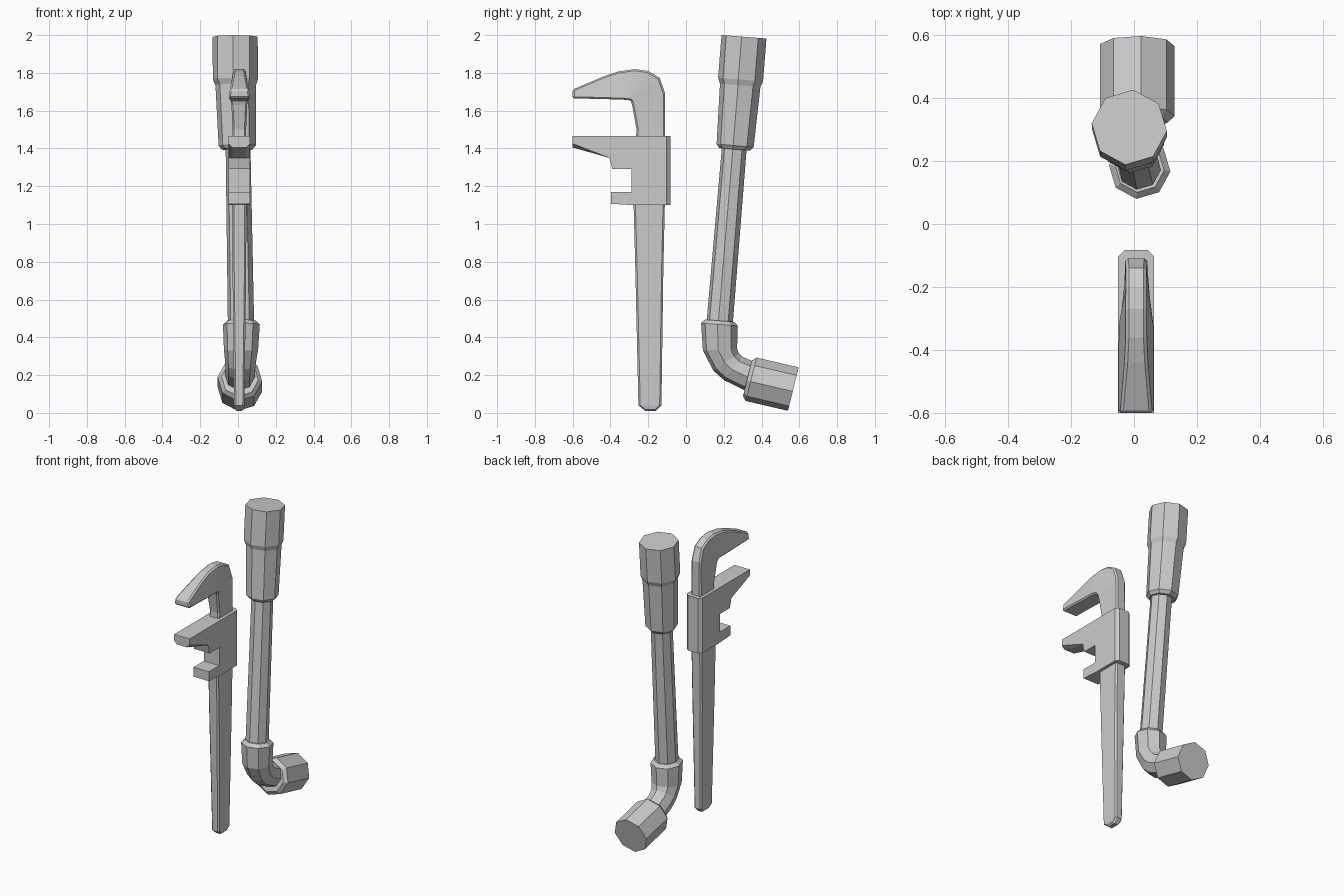
import bpy, bmesh
from math import sin, cos, radians, pi

CX = 0.007   # wrench centre plane


def finish(name, bm):
    bmesh.ops.recalc_face_normals(bm, faces=bm.faces)
    mesh = bpy.data.meshes.new(name)
    bm.to_mesh(mesh)
    bm.free()
    obj = bpy.data.objects.new(name, mesh)
    bpy.context.collection.objects.link(obj)
    return obj


def loft(name, rings):
    """Skin a list of equal-length point rings and cap both ends."""
    bm = bmesh.new()
    loops = [[bm.verts.new(p) for p in ring] for ring in rings]
    n = len(loops[0])
    for a, b in zip(loops, loops[1:]):
        for i in range(n):
            j = (i + 1) % n
            bm.faces.new((a[i], a[j], b[j], b[i]))
    bm.faces.new(loops[0][::-1])
    bm.faces.new(loops[-1])
    return finish(name, bm)


def octagon(x, y, z, r, tilt):
    """Eight-sided ring; tilt is the axis angle from z toward +y."""
    t = radians(tilt)
    ring = []
    for k in range(8):
        a = k * pi / 4 + radians(-6)
        u, v = r * sin(a), r * cos(a)
        ring.append((x - u, y + v * cos(t), z - v * sin(t)))
    return ring


def pipe(name, sections):
    return loft(name, [octagon(*s) for s in sections])


# Pipe: end fitting, elbow, straight tube, upper sleeve with cap
pipe("end_fitting", [(0.01, 0.568, 0.126, 0.119, -76), (0.01, 0.345, 0.178, 0.119, -76),
                     (0.01, 0.325, 0.183, 0.098, -76)])
pipe("elbow", [(0.01, 0.36, 0.18, 0.078, -76), (0.01, 0.325, 0.2, 0.08, -74),
               (0.012, 0.25, 0.235, 0.079, -52), (0.013, 0.212, 0.27, 0.082, -34),
               (0.016, 0.18, 0.335, 0.091, -3), (0.018, 0.177, 0.468, 0.098, 4.5),
               (0.018, 0.178, 0.488, 0.078, 4.5)])
pipe("tube", [(0.016, 0.177, 0.46, 0.07, 5), (0.0, 0.257, 1.42, 0.066, 5)])
pipe("sleeve", [(-0.004, 0.258, 1.395, 0.083, 5), (-0.004, 0.26, 1.415, 0.099, 5),
                (-0.012, 0.287, 1.735, 0.108, 4.5), (-0.014, 0.289, 1.765, 0.12, 4.5),
                (-0.015, 0.307, 1.991, 0.12, 4.5)])

# Wrench bar: handle and curved upper jaw, (back y, z), (front y, z), half widths
bar = [(-0.16, 0.01, -0.215, 0.01, 0.022, 0.022),
       (-0.13, 0.04, -0.252, 0.04, 0.027, 0.027),
       (-0.12, 0.75, -0.268, 0.75, 0.036, 0.036),
       (-0.11, 1.20, -0.28, 1.20, 0.038, 0.038),
       (-0.11, 1.50, -0.262, 1.50, 0.036, 0.036),
       (-0.11, 1.69, -0.285, 1.63, 0.034, 0.042),
       (-0.14, 1.775, -0.292, 1.65, 0.032, 0.048),
       (-0.20, 1.81, -0.305, 1.656, 0.032, 0.053),
       (-0.27, 1.82, -0.33, 1.658, 0.032, 0.056),
       (-0.36, 1.807, -0.39, 1.66, 0.032, 0.057),
       (-0.44, 1.78, -0.46, 1.662, 0.036, 0.057),
       (-0.60, 1.712, -0.60, 1.665, 0.05, 0.057)]
rings = [[(CX - a, y0, z0), (CX + a, y0, z0), (CX + b, y1, z1), (CX - b, y1, z1)]
         for y0, z0, y1, z1, a, b in bar]
wrench = loft("handle_and_upper_jaw", rings)
mod = wrench.modifiers.new("chamfer", 'BEVEL')
mod.width = 0.009
mod.segments = 1
mod.limit_method = 'ANGLE'
mod.angle_limit = radians(50)

# Sliding lower jaw: side profile extruded across x
profile = [(-0.60, 1.466), (-0.60, 1.405), (-0.405, 1.35), (-0.39, 1.29), (-0.288, 1.29),
           (-0.288, 1.17), (-0.396, 1.17), (-0.396, 1.107), (-0.28, 1.1),
           (-0.083, 1.1), (-0.083, 1.466)]
bm = bmesh.new()
face = bm.faces.new([bm.verts.new((CX - 0.057, y, z)) for y, z in profile])
ext = bmesh.ops.extrude_face_region(bm, geom=[face])
bmesh.ops.translate(bm, vec=(0.114, 0, 0),
                    verts=[g for g in ext["geom"] if isinstance(g, bmesh.types.BMVert)])
# chamfer the back corners and the underside of the jaw tip
edges = []
for e in bm.edges:
    a, b = (v.co for v in e.verts)
    if abs(a.x - b.x) < 1e-4:
        back = a.y > -0.09 and b.y > -0.09
        tip = max(a.y, b.y) < -0.40 and 1.34 < min(a.z, b.z) and max(a.z, b.z) < 1.42
        if back or tip:
            edges.append(e)
bmesh.ops.bevel(bm, geom=edges, offset=0.02, segments=1, affect='EDGES')
finish("sliding_lower_jaw", bm)
